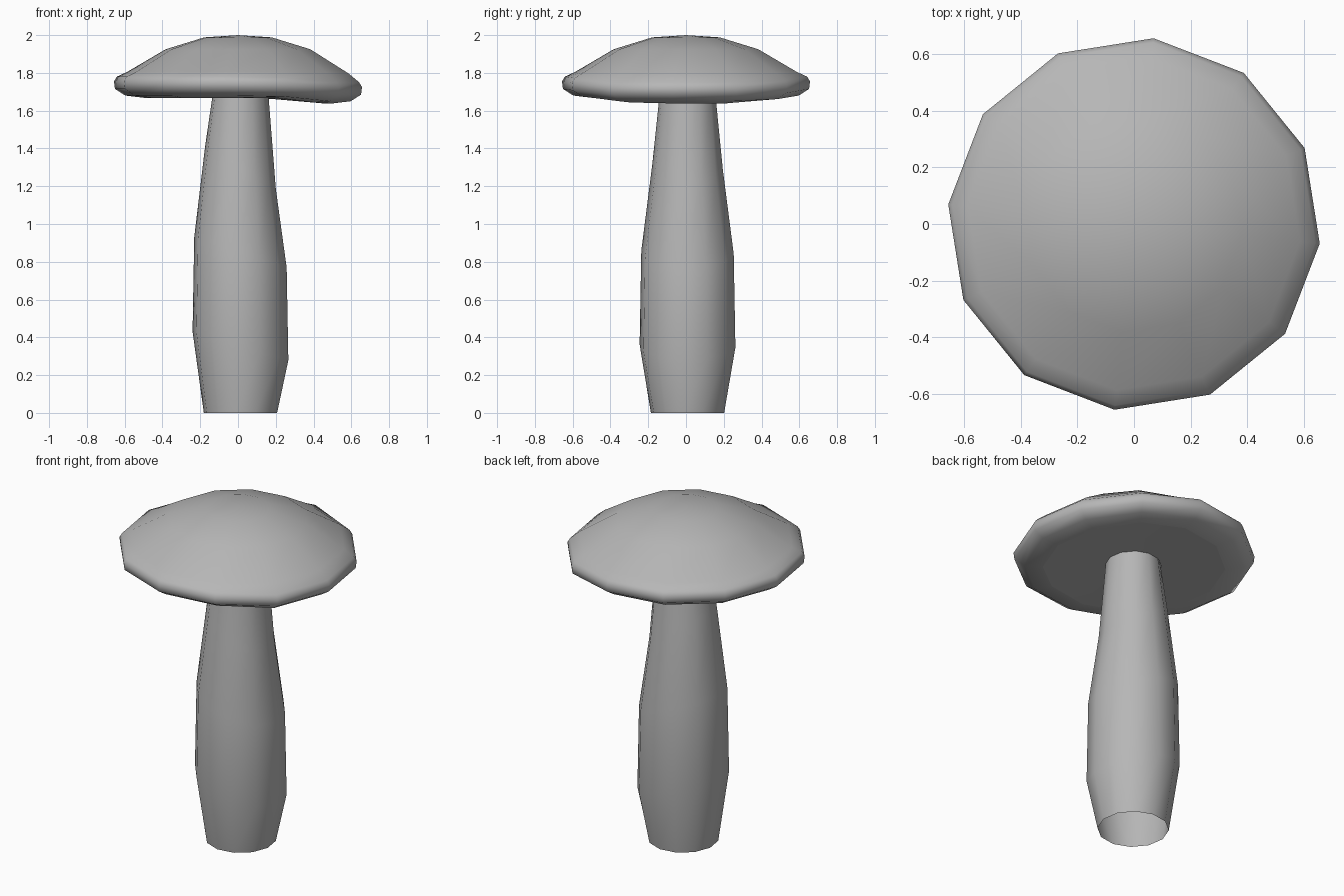
import bpy, bmesh
from math import sin, cos, radians

cube = bpy.data.objects.get("Cube")
if cube:
    bpy.data.objects.remove(cube, do_unlink=True)

SIDES = 12
TURN = radians(-6)

grey = bpy.data.materials.new("plain grey")
grey.use_nodes = True
COLOUR = (0.47, 0.47, 0.47, 1)
grey.diffuse_color = COLOUR
grey.node_tree.nodes["Principled BSDF"].inputs["Base Color"].default_value = COLOUR


def lathe(name, rings, shift, cap_first=False):
    """Loft twelve-sided rings of (radius, height); shift moves each point."""
    bm = bmesh.new()
    loops = []
    for i, (r, z) in enumerate(rings):
        if r == 0:
            loops.append([bm.verts.new(shift(i, 0, 0, z))])
            continue
        angles = [TURN + radians(360 / SIDES) * k for k in range(SIDES)]
        loops.append([bm.verts.new(shift(i, r * cos(a), r * sin(a), z)) for a in angles])
    for low, high in zip(loops, loops[1:]):
        for k in range(SIDES):
            n = (k + 1) % SIDES
            if len(high) == 1:
                bm.faces.new((low[k], low[n], high[0]))
            else:
                bm.faces.new((low[k], low[n], high[n], high[k]))
    if cap_first:
        bm.faces.new(list(reversed(loops[0])))
    mesh = bpy.data.meshes.new(name)
    bm.to_mesh(mesh)
    bm.free()
    mesh.materials.append(grey)
    obj = bpy.data.objects.new(name, mesh)
    bpy.context.collection.objects.link(obj)
    for p in mesh.polygons:
        p.use_smooth = True
    return obj


def droop(i, x, y, z):
    """Let the cap's rim sag on its left side."""
    sag = 0.03 * min(max((x - 0.2) / 0.25, 0), 1)
    return (x, y, z - (sag if z < 1.79 else sag * 0.3 if z < 1.85 else 0))


# Stem: open tube whose middle rings lean down towards +x
LEAN = [0, -0.3, -0.33, -0.6, 0]


def lean(i, x, y, z):
    return (x + 0.013, y + 0.008, z + LEAN[i] * x)


lathe("stem", [(0.195, 0), (0.255, 0.355), (0.246, 0.85), (0.188, 1.3), (0.15, 1.67)], lean)

# Cap: rounded rim and shallow dome
lathe("cap", [(0.5, 1.668), (0.6, 1.68), (0.655, 1.715), (0.66, 1.755), (0.645, 1.78),
              (0.59, 1.805), (0.385, 1.925), (0.18, 1.988), (0, 2.0)], droop)

# Flat underside of the cap
lathe("cap_underside", [(0.5, 1.668), (0.15, 1.67)], lambda i, x, y, z: droop(i, x, y, z))
under = bpy.data.objects["cap_underside"]
under.data.flip_normals()
